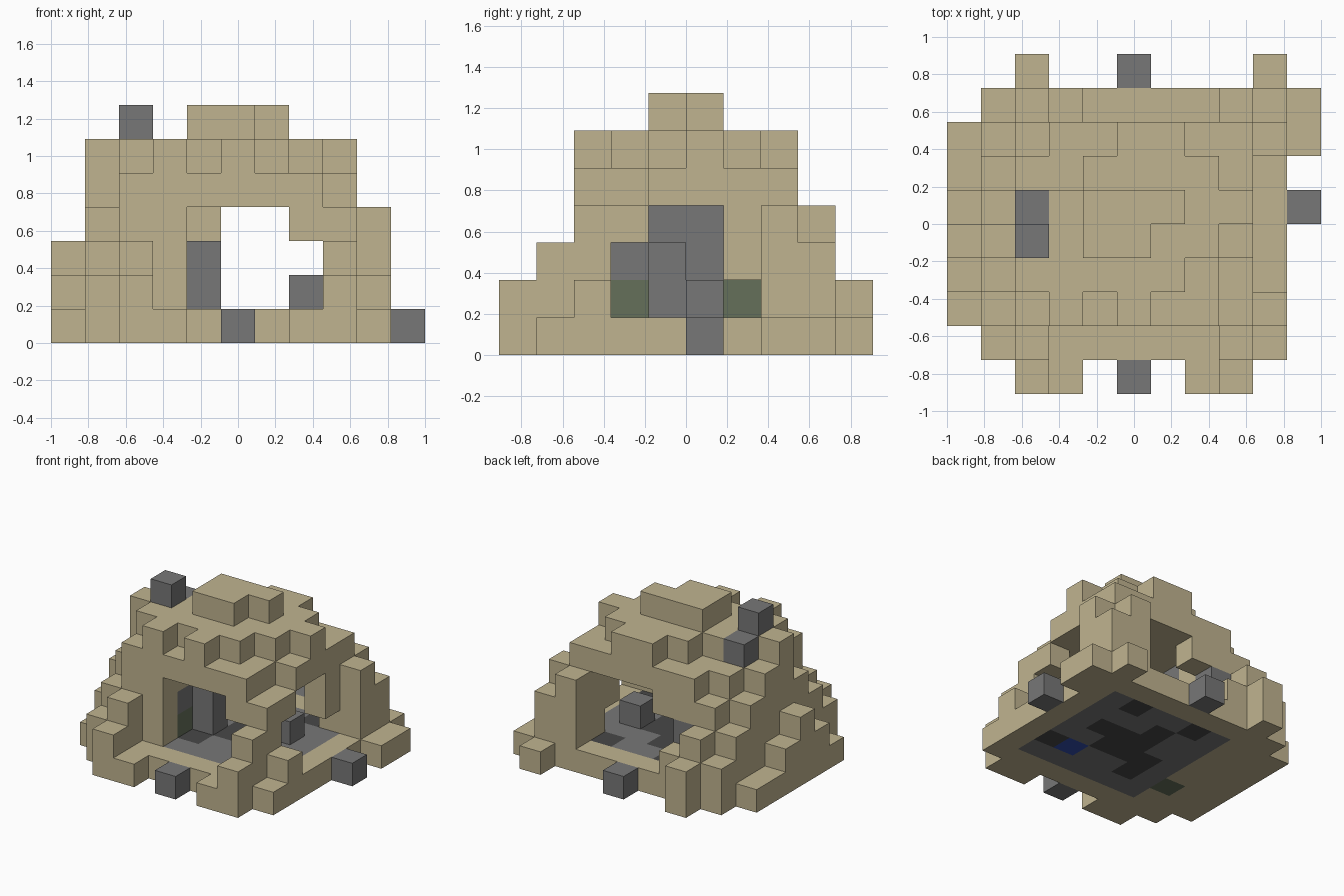
import bpy
import bmesh
from mathutils import Vector

if "Cube" in bpy.data.objects:
    bpy.data.objects.remove(bpy.data.objects["Cube"], do_unlink=True)

CELL = 2 / 11


def material(name, rgb):
    linear = [((c / 255 + 0.055) / 1.055) ** 2.4 for c in rgb] + [1]
    mat = bpy.data.materials.new(name)
    mat.use_nodes = True
    mat.diffuse_color = linear
    bsdf = mat.node_tree.nodes["Principled BSDF"]
    bsdf.inputs["Base Color"].default_value = linear
    bsdf.inputs["Roughness"].default_value = 0.9
    return mat


MATS = {
    "sand": material("sandstone", (192, 180, 144)),
    "stone": material("grey_stone", (119, 119, 119)),
    "dark": material("dark_stone", (72, 72, 72)),
    "moss": material("mossy_stone", (101, 112, 90)),
    "blue": material("blue_stone", (50, 78, 175)),
}


def box(xs, ys, zs):
    """All cells between inclusive limits on each axis."""
    span = [range(lo, hi + 1) for lo, hi in (xs, ys, zs)]
    return {(x, y, z) for x in span[0] for y in span[1] for z in span[2]}


# Column heights of the stepped dome, one row per depth step from the front
ROWS = """
..21...12..
.231111131.
1356565542.
2466666541.
3666776651.
2556777661.
1455666651.
13455665541
.2321111431
..2......1.
""".split()
dome = {(x, y, z) for y, row in enumerate(ROWS) for x, h in enumerate(row)
        if h != "." for z in range(int(h))}

# Hollow room with doorways to the front, back and one side
dome -= box((4, 7), (3, 6), (1, 3))
dome -= box((4, 6), (1, 2), (1, 3)) | box((7, 7), (1, 2), (1, 2))
dome -= box((4, 4), (7, 8), (1, 2)) | box((5, 7), (7, 8), (1, 3))
dome -= box((8, 8), (3, 3), (1, 2)) | box((8, 8), (4, 5), (1, 3))
dome -= {(8, 6, 1)}

# Floor with dark patches and one blue stone
floor = {c: "stone" for c in box((3, 8), (2, 7), (0, 0))}
patches = box((5, 6), (4, 5), (0, 0)) | box((4, 4), (3, 4), (0, 0))
patches |= {(7, 5, 0), (5, 6, 0), (8, 3, 0), (7, 7, 0), (4, 7, 0)}
floor.update({c: "dark" for c in patches})
floor[(7, 3, 0)] = "blue"

# Grey inner wall, room pillar and loose blocks
inner_wall = box((3, 3), (4, 5), (1, 3)) | {(3, 3, 2), (3, 7, 1), (3, 7, 2)}
pillar = box((4, 4), (4, 4), (1, 2))
room_block = {(7, 5, 1)}
outer_blocks = {(5, 0, 0), (5, 9, 0), (10, 5, 0)}
roof_blocks = {(2, 4, 6), (2, 5, 5)}
moss = {(3, 3, 1), (3, 6, 1), (2, 3, 0)}


def paint(cells, colour):
    return {c: colour for c in cells}


PARTS = {
    "floor": floor,
    "inner_wall": paint(inner_wall, "stone"),
    "room_pillar": paint(pillar, "stone"),
    "room_block": paint(room_block, "stone"),
    "outer_blocks": paint(outer_blocks, "stone"),
    "roof_blocks": paint(roof_blocks, "stone"),
    "moss_blocks": paint(moss, "moss"),
}
taken = {c for cells in PARTS.values() for c in cells}
PARTS["dome_shell"] = paint(dome - taken, "sand")
solid = taken | dome


def build(name, cells):
    """Mesh the exposed sides of the cells and merge flat areas."""
    bm = bmesh.new()
    colours = sorted(set(cells.values()))
    for cell, colour in cells.items():
        centre = Vector(cell) + Vector((0.5, 0.5, 0.5))
        for axis in range(3):
            for sign in (-1, 1):
                n = Vector((0, 0, 0))
                n[axis] = sign
                if tuple(int(a + b) for a, b in zip(cell, n)) in solid:
                    continue
                u = Vector((0, 0, 0))
                u[(axis + 1) % 3] = 0.5
                v = n.cross(u)
                mid = centre + n / 2
                corners = (mid + u + v, mid - u + v, mid - u - v, mid + u - v)
                verts = [bm.verts.new((p - Vector((5.5, 5, 0))) * CELL)
                         for p in corners]
                face = bm.faces.new(verts)
                face.material_index = colours.index(colour)
    bmesh.ops.remove_doubles(bm, verts=bm.verts, dist=0.001)
    bmesh.ops.dissolve_limit(bm, angle_limit=0.01, verts=bm.verts,
                             edges=bm.edges, delimit={"MATERIAL"})
    mesh = bpy.data.meshes.new(name)
    bm.to_mesh(mesh)
    bm.free()
    for colour in colours:
        mesh.materials.append(MATS[colour])
    obj = bpy.data.objects.new(name, mesh)
    bpy.context.scene.collection.objects.link(obj)


for part, cells in PARTS.items():
    build(part, cells)
